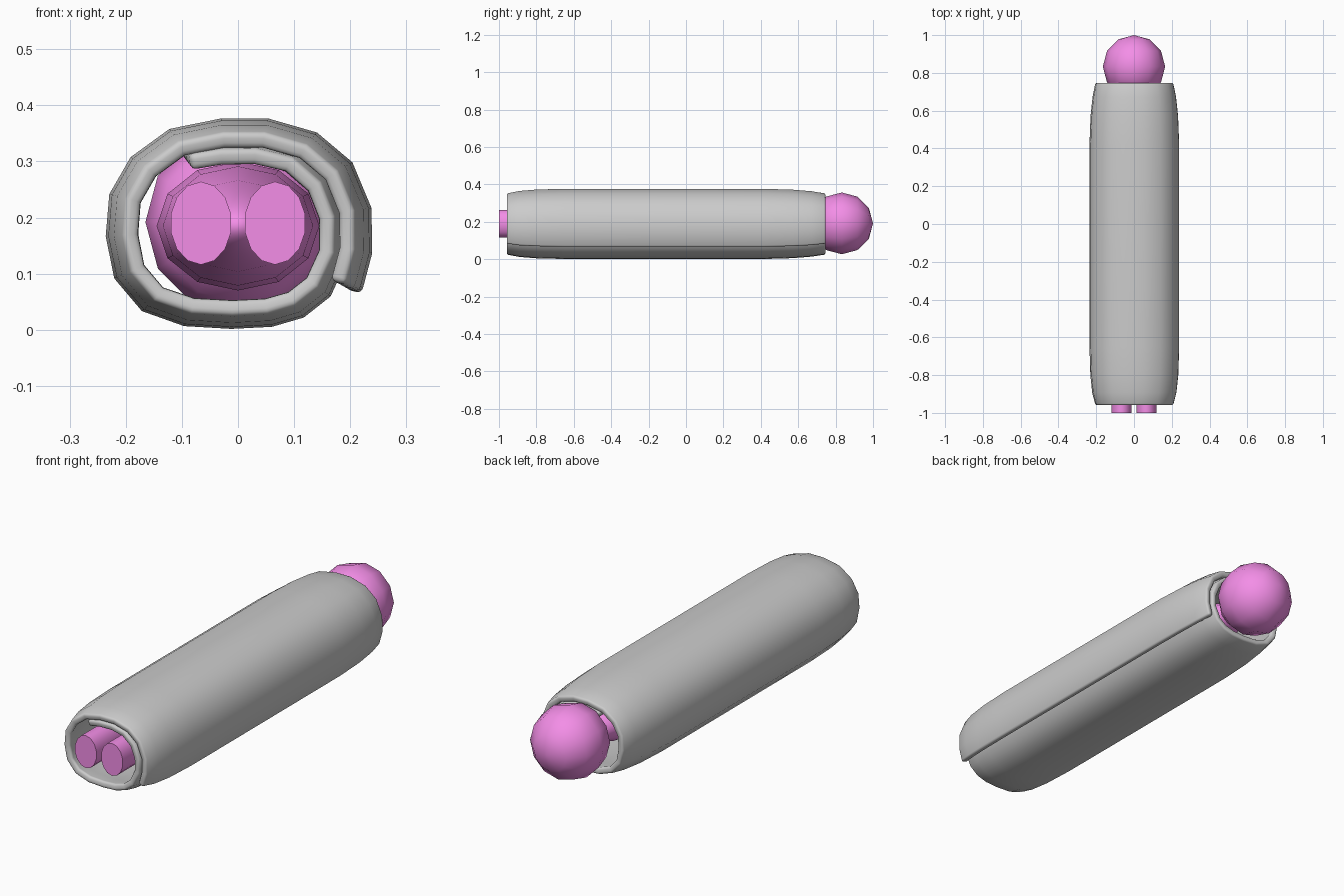
import bpy, math

if "Cube" in bpy.data.objects:
    bpy.data.objects.remove(bpy.data.objects["Cube"])

pink = bpy.data.materials.new("pink")
pink.diffuse_color = (0.9, 0.27, 0.8, 1)
pink.use_nodes = True
pink.node_tree.nodes["Principled BSDF"].inputs["Base Color"].default_value = pink.diffuse_color


def finish(name, loc, scale, angle):
    o = bpy.context.object
    o.name = name
    o.location, o.scale = loc, scale
    o.rotation_euler = (math.pi / 2, 0, 0)   # local z runs along world y
    o.data.materials.append(pink)
    bpy.ops.object.shade_smooth_by_angle(angle=math.radians(angle))
    return o


# Head
bpy.ops.mesh.primitive_uv_sphere_add(segments=12, ring_count=6, radius=1)
finish("head", (0, 0.833, 0.192), (0.165, 0.165, 0.167), 60)

# Torso hidden in the roll
bpy.ops.mesh.primitive_uv_sphere_add(segments=12, ring_count=8, radius=1)
finish("torso", (0, 0.2, 0.185), (0.145, 0.115, 0.55), 60)

# Legs
for side, name in ((-1, "left_leg"), (1, "right_leg")):
    bpy.ops.mesh.primitive_cylinder_add(vertices=14, radius=1, depth=1)
    finish(name, (side * 0.066, -0.55, 0.19), (0.055, 0.074, 0.9), 40)

# Rolled blanket: spiral section (x, z) at the open ends, swelling towards the middle
spiral = [(-0.085, 0.298), (-0.03, 0.307), (0.03, 0.308), (0.09, 0.294),
          (0.135, 0.255), (0.157, 0.2), (0.157, 0.14), (0.132, 0.085),
          (0.095, 0.056), (0.05, 0.043), (-0.01, 0.04), (-0.08, 0.044),
          (-0.14, 0.065), (-0.178, 0.11), (-0.19, 0.17), (-0.185, 0.23),
          (-0.155, 0.282), (-0.1, 0.322), (-0.025, 0.337), (0.045, 0.337),
          (0.115, 0.317), (0.165, 0.275), (0.192, 0.21), (0.193, 0.145),
          (0.177, 0.085)]
rows = [(-0.957, 1), (-0.89, 1.09), (-0.8, 1.14), (-0.65, 1.165),
        (0.42, 1.165), (0.57, 1.135), (0.67, 1.08), (0.745, 1)]
zc = 0.185
n = len(spiral)
verts = [(x * s, y, zc + (z - zc) * s) for y, s in rows for x, z in spiral]
faces = [(r * n + i, r * n + i + 1, (r + 1) * n + i + 1, (r + 1) * n + i)
         for r in range(len(rows) - 1) for i in range(n - 1)]
mesh = bpy.data.meshes.new("blanket")
mesh.from_pydata(verts, [], faces)
mesh.shade_smooth()
blanket = bpy.data.objects.new("blanket", mesh)
bpy.context.collection.objects.link(blanket)
solid = blanket.modifiers.new("thickness", 'SOLIDIFY')
solid.thickness = 0.029
solid.offset = 0
bevel = blanket.modifiers.new("rounded_rim", 'BEVEL')
bevel.width = 0.01
bevel.segments = 3
bevel.limit_method = 'ANGLE'
bevel.angle_limit = math.radians(55)
